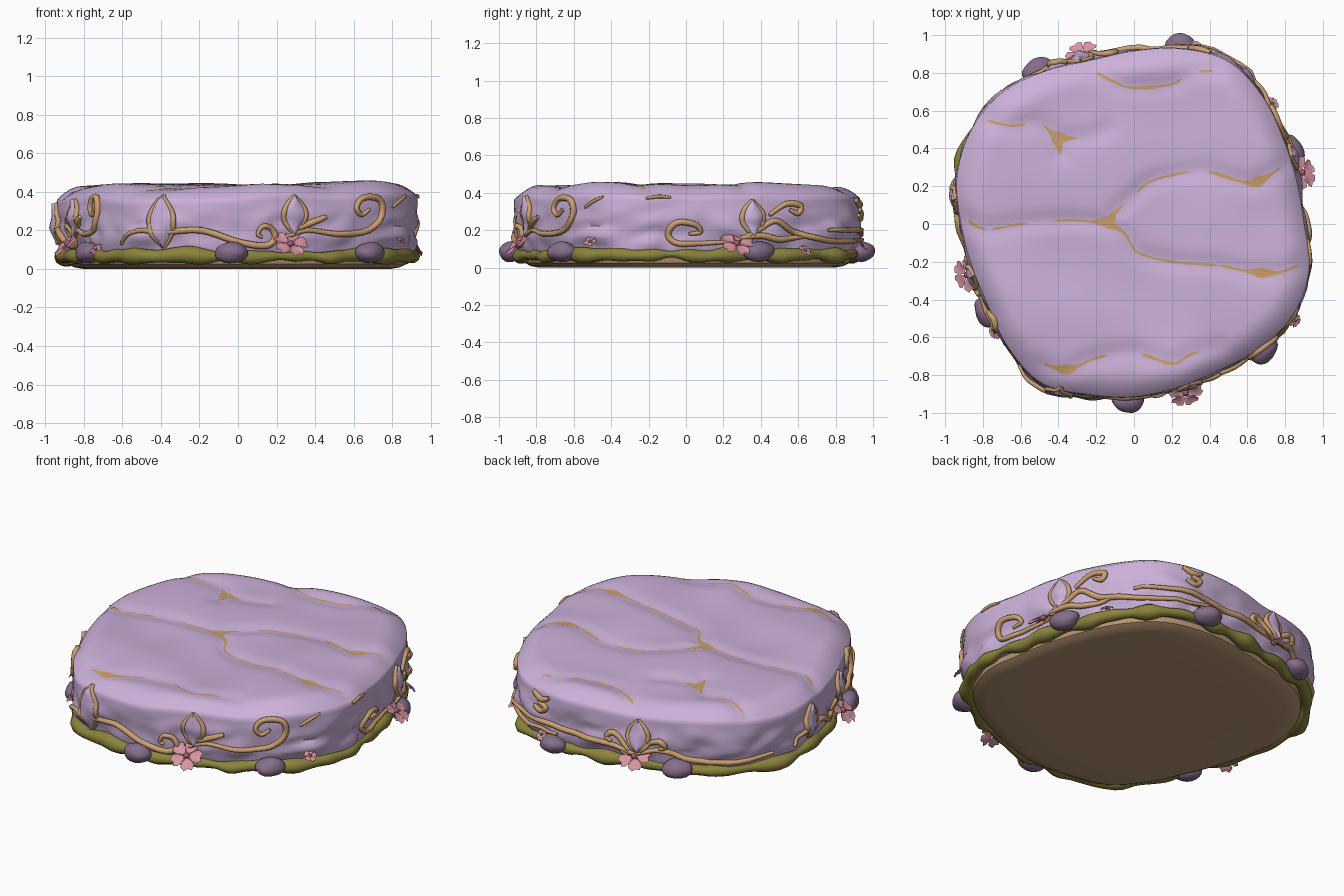
import bpy, bmesh, math
from mathutils import Vector, noise
from mathutils.bvhtree import BVHTree

cube = bpy.data.objects.get("Cube")
if cube:
    bpy.data.objects.remove(cube, do_unlink=True)


def material(name, r, g, b):
    m = bpy.data.materials.new(name)
    m.use_nodes = True
    m.diffuse_color = (r, g, b, 1)
    node = next(n for n in m.node_tree.nodes if n.type == 'BSDF_PRINCIPLED')
    node.inputs["Base Color"].default_value = (r, g, b, 1)
    node.inputs["Roughness"].default_value = 0.8
    return m


LILAC = material("lilac stone", .6, .44, .69)
GOLD = material("gold vein", .58, .34, .14)
TAN = material("tan vine", .6, .35, .16)
MOSS = material("olive moss", .26, .23, .045)
BROWN = material("brown earth", .48, .3, .175)
ROCK = material("dusky purple rock", .24, .155, .255)
PINK = material("blossom pink", .68, .29, .35)
ROSE = material("deep rose", .38, .1, .14)

N = 160
RADII = [.915, .905, .925, .975, 1.01, .975, .93, .91, .95, 1.0, 1.01, .985,
         .93, .9, .9, .95, .99, .95, .93, .91, .91, .95, .985, .975]
CRACKS = [
    [(-.78, .55), (-.65, .52), (-.5, .53), (-.4, .46), (-.25, .46), (-.15, .5)],
    [(-.42, .47), (-.4, .43), (-.39, .37)],
    [(-.88, .02), (-.78, -.03), (-.6, 0), (-.35, .02), (-.15, .01), (-.1, .06),
     (0, .15), (.1, .23), (.35, .28), (.55, .23), (.65, .22), (.78, .3)],
    [(-.15, .01), (-.05, -.05), (.02, -.15), (.2, -.2), (.45, -.22), (.6, -.25), (.75, -.26), (.87, -.22)],
    [(-.48, -.74), (-.35, -.77), (-.2, -.71), (0, -.68), (.2, -.74), (.3, -.69), (.45, -.65)],
    [(-.2, .8), (-.1, .75), (0, .72), (.2, .74), (.3, .8), (.42, .81)]]
WIDE_SPOTS = [Vector(p) for p in ((-.4, .45), (-.14, .01), (-.36, -.77), (.68, -.25), (.66, .22))]


def catmull(a, b, c, d, t):
    return b + (c - a) * (t / 2) + (a * 2 - b * 5 + c * 4 - d) * (t * t / 2) + (b * 3 - a - c * 3 + d) * (t ** 3 / 2)


def spline(points, steps=6):
    p = [Vector(q) for q in points]
    p = [p[0]] + p + [p[-1]]
    out = [catmull(*p[i:i + 4], k / steps) for i in range(len(p) - 3) for k in range(steps)]
    return out + [p[-1]]


def radius(theta):
    f = theta / math.tau * len(RADII)
    i = math.floor(f)
    return catmull(*(RADII[(i + k) % len(RADII)] for k in (-1, 0, 1, 2)), f - i)


def wobble(x, y, z, freq):
    return noise.noise(Vector((x, y, z)) * freq)


CRACK_PATHS = [spline(c) for c in CRACKS]
CRACK_POINTS = [p for path in CRACK_PATHS for p in path]


def top_z(x, y):
    gap = min((p - Vector((x, y))).length for p in CRACK_POINTS)
    return .438 + .013 * x + .025 * wobble(x, y, 3, 2.4) - .014 * math.exp(-(gap / .05) ** 2)


def new_object(name, bm, mat, angle=50):
    bmesh.ops.recalc_face_normals(bm, faces=bm.faces)
    me = bpy.data.meshes.new(name)
    bm.to_mesh(me)
    bm.free()
    me.materials.append(mat)
    ob = bpy.data.objects.new(name, me)
    bpy.context.scene.collection.objects.link(ob)
    bpy.ops.object.select_all(action='DESELECT')
    ob.select_set(True)
    bpy.context.view_layer.objects.active = ob
    bpy.ops.object.shade_smooth_by_angle(angle=math.radians(angle))
    return ob


def loft(name, rings, mat, caps=True):
    bm = bmesh.new()
    rows = [[bm.verts.new(p) for p in ring] for ring in rings]
    for a, b in zip(rows, rows[1:]):
        for i in range(N):
            j = (i + 1) % N
            bm.faces.new((a[i], a[j], b[j], b[i]))
    if caps:
        bm.faces.new(rows[0])
        bm.faces.new(rows[-1])
    bmesh.ops.remove_doubles(bm, verts=bm.verts, dist=.0003)
    return new_object(name, bm, mat)


ANGLES = [math.tau * i / N for i in range(N)]


def side_point(theta, u):
    r = radius(theta) * (.985 - .04 * (1 - u) ** 3)
    x, y = r * math.cos(theta), r * math.sin(theta)
    z = .055 + u * (top_z(x, y) - .125)
    chip = .03 * wobble(x, y, z, 4) + .055 * (abs(wobble(x, y, z * 1.5, 6)) - .2)
    k = 1 + chip * math.sin(math.pi * min(.1 + u, 1)) + .008 * math.sin(math.pi * u)
    return Vector((x * k, y * k, z))


def crown_point(theta, s):
    x, y = (radius(theta) * s * f(theta) for f in (math.cos, math.sin))
    return Vector((x, y, top_z(x, y) - .07 * max(0, (s - .84) / .145) ** 2))


# Stone disc with chipped sides and a gently uneven top
rings = [[side_point(t, k / 14) for t in ANGLES] for k in range(15)]
rings += [[crown_point(t, s) for t in ANGLES] for s in (.978, .965, .945, .92, .895, .87)]
rings += [[crown_point(t, .84 * (1 - k / 28)) for t in ANGLES] for k in range(28)]
stone = loft("stone_disc", rings, LILAC)
tree = BVHTree.FromPolygons([v.co for v in stone.data.vertices], [p.vertices for p in stone.data.polygons])

# Earth slab underneath
loft("earth_base", [[(radius(t) * s * math.cos(t), radius(t) * s * math.sin(t), z) for t in ANGLES]
                    for s, z in ((.6, 0), (.84, 0), (.89, .008), (.925, .025), (.935, .07))], BROWN)


# Lumpy moss collar
def moss_point(theta, a):
    c, s = math.cos(theta), math.sin(theta)
    tube = .034 + .03 * wobble(c, s, 1, 6)
    r = radius(theta) * .957 + tube * 1.15 * math.cos(a) + .025 * wobble(c, s, 5, 5)
    return r * c, r * s, .066 + .016 * wobble(c, s, 8, 5) + tube * math.sin(a)


loft("moss_collar", [[moss_point(t, math.tau * k / 10) for t in ANGLES] for k in range(11)], MOSS, caps=False)

# Broken gold veins lying in the grooves of the top
for n, path in enumerate(CRACK_PATHS):
    bm = bmesh.new()
    rows = []
    for i, p in enumerate(path):
        d = path[min(i + 1, len(path) - 1)] - path[max(i - 1, 0)]
        side = Vector((-d.y, d.x)).normalized()
        near = min((p - w).length for w in WIDE_SPOTS)
        gap = wobble(p.x, p.y, 2, 5) < -.12 and near > .09
        w = .005 + .008 * abs(wobble(p.x, p.y, 2, 9)) + .022 * math.exp(-(near / .05) ** 2)
        if gap or i in (0, len(path) - 1):
            w = .001
        row = []
        for k in (-1, 0, 1):
            q = p + side * w * k
            hit = tree.ray_cast(Vector((q.x, q.y, 1)), Vector((0, 0, -1)))[0]
            row.append(bm.verts.new(hit + Vector((0, 0, .0025))))
        rows.append((gap, row))
    for (gap_a, a), (gap_b, b) in zip(rows, rows[1:]):
        if not (gap_a and gap_b):
            for k in (0, 1):
                bm.faces.new((a[k], a[k + 1], b[k + 1], b[k]))
    vein = new_object(f"gold_vein_{n + 1}", bm, GOLD)
    if sum(f.normal.z for f in vein.data.polygons) < 0:
        vein.data.flip_normals()


def on_side(deg, z, lift=0.0):
    t = math.radians(deg)
    out = Vector((math.cos(t), math.sin(t), 0))
    hit = tree.ray_cast(out * 2 + Vector((0, 0, z)), -out)[0]
    return (hit or out * radius(t) * .97 + Vector((0, 0, z))) + out * lift


def vine(name, points, thick=.016, mat=TAN):
    path = spline(points, 5)
    cu = bpy.data.curves.new(name, 'CURVE')
    cu.dimensions = '3D'
    cu.bevel_depth, cu.bevel_resolution, cu.use_fill_caps = thick, 2, True
    sp = cu.splines.new('POLY')
    sp.points.add(len(path) - 1)
    for i, p in enumerate(path):
        sp.points[i].co = (*on_side(p.x, p.y, thick * .45), 1)
        sp.points[i].radius = .55 + .55 * math.sin(math.pi * (i + 1) / (len(path) + 1))
    tmp = bpy.data.objects.new(name, cu)
    bm = bmesh.new()
    bm.from_mesh(bpy.data.meshes.new_from_object(tmp))
    bpy.data.objects.remove(tmp)
    new_object(name, bm, mat)


# Pointed leaf with a raised tan rim
def leaf(name, deg, low, high, half=4.3):
    bm = bmesh.new()
    rows, edges = [], ([], [])
    for i in range(11):
        t = i / 10
        w = half * math.sin(math.pi * t ** 1.1) ** .9 * (1 - .25 * t) if 0 < i < 10 else .05
        z = low + (high - low) * t
        rows.append([bm.verts.new(on_side(deg + w * k / 2, z, .03 - .004 * k * k)) for k in range(-2, 3)])
        if i % 2 == 0:
            edges[0].append((deg - w, z))
            edges[1].append((deg + w, z))
    for a, b in zip(rows, rows[1:]):
        for k in range(4):
            bm.faces.new((a[k], a[k + 1], b[k + 1], b[k]))
    new_object(name, bm, LILAC)
    for tag, pts in zip("ab", edges):
        vine(f"{name}_rim_{tag}", pts, .014)


def flower(name, deg, z, size, lift):
    t = math.radians(deg)
    out = Vector((math.cos(t), math.sin(t), 1)).normalized()
    frame = out.to_track_quat('Z', 'Y')
    spot = Vector((math.cos(t), math.sin(t), 0)) * (radius(t) + lift) + Vector((0, 0, z))
    shape = [(.1, 0, 0), (.45, -.33, .1), (.75, -.43, .14), (1, -.25, .03), (.9, 0, .05),
             (1, .25, .03), (.75, .43, .14), (.45, .33, .1)]
    bm = bmesh.new()
    for k in range(5):
        c, s = math.cos(k * math.tau / 5), math.sin(k * math.tau / 5)
        ring = [bm.verts.new((x * c - y * s, x * s + y * c, h)) for x, y, h in shape]
        mid = bm.verts.new((.55 * c, .55 * s, .0))
        for a, b in zip(ring, ring[1:] + ring[:1]):
            bm.faces.new((mid, a, b))
    bmesh.ops.solidify(bm, geom=bm.faces[:], thickness=.15)
    heart = bmesh.new()
    bmesh.ops.create_icosphere(heart, subdivisions=2, radius=.2)
    for part, mesh, mat in (("petals", bm, PINK), ("heart", heart, ROSE)):
        for v in mesh.verts:
            v.co = frame @ (v.co * size) + spot
        new_object(f"{name}_{part}", mesh, mat)


# Vine ornaments as (angle offset, height) paths
LONG = [[(-56, .13), (-52, .18), (-47, .2), (-41, .19), (-29, .2), (-17, .14), (-8, .12), (-4.5, .16),
         (-6, .21), (-9, .22), (-10.5, .18), (-9, .165)],
        [(0, .17), (7, .2), (18, .18), (29, .2), (34, .28), (33, .36), (27, .37), (24, .32), (26, .28), (29, .31)],
        [(2, .2), (8, .24), (13, .27)]]
WIDE = [[(0, .14), (-11, .13), (-20, .13), (-23, .18), (-20, .24), (-14, .23), (-12, .19), (-16, .18)],
        [(0, .14), (8, .2), (14, .25), (20, .2), (28, .16), (38, .14), (60, .15)],
        [(2, .16), (9, .17), (16, .15), (26, .17)],
        [(12, .28), (18, .34), (23, .33), (22, .29), (19, .31)]]
TWIN = [[(0, .14), (-10, .17), (-25, .18), (-38, .2), (-57, .2)],
        [(0, .14), (10, .18), (20, .13), (35, .12), (48, .13)],
        [(2, .16), (6, .22), (9, .24), (11, .21), (9, .19)],
        [(-2, .16), (-6, .22), (-9, .24), (-11, .21), (-9, .19)],
        [(-40, .28), (-37, .26), (-35, .29), (-38, .31)],
        [(-41, .36), (-37, .33), (-34, .35)]]
SITES = [("front", 287, 1, LONG, [(-41, .11, .38), (2, .18, .38)]),
         ("right", 197, .6, LONG, [(-41, .13, .34), (2, .18, .36)]),
         ("left", 17, 1, WIDE, [(6, .17, .36)]),
         ("back", 107, 1, TWIN, [(1, .16, .34)])]
for name, base, k, paths, leaves in SITES:
    for n, path in enumerate(paths):
        vine(f"{name}_vine_{n + 1}", [(base + k * a, z) for a, z in path])
    for n, (a, low, high) in enumerate(leaves):
        leaf(f"{name}_leaf_{n + 1}", base + k * a, low, high)
    flower(f"{name}_flower", base, .13, .092, .025)

# Short gold veins on the sides
for n, path in enumerate(([(326, .32), (329, .35), (333, .38)], [(347, .37), (351, .38), (355, .375)])):
    vine(f"side_vein_{n + 1}", path, .009, GOLD)

for n, (deg, z) in enumerate(((329, .14), (218, .1), (41, .09), (71, .12))):
    flower(f"small_flower_{n + 1}", deg, z, .038, .01)

# Rounded rocks resting in the moss
for n, deg in enumerate((122, 75, 25, 316, 268, 211)):
    t = math.radians(deg)
    bm = bmesh.new()
    bmesh.ops.create_icosphere(bm, subdivisions=3, radius=1)
    spot = Vector((math.cos(t), math.sin(t), 0)) * (radius(t) + .003) + Vector((0, 0, .085))
    for v in bm.verts:
        q = v.co * (1 + .15 * noise.noise(v.co + Vector((n, 0, 0))))
        r, s = q.x * .064, q.y * .086
        v.co = spot + Vector((r * math.cos(t) - s * math.sin(t), r * math.sin(t) + s * math.cos(t), q.z * .055))
    new_object(f"rock_{n + 1}", bm, ROCK)
